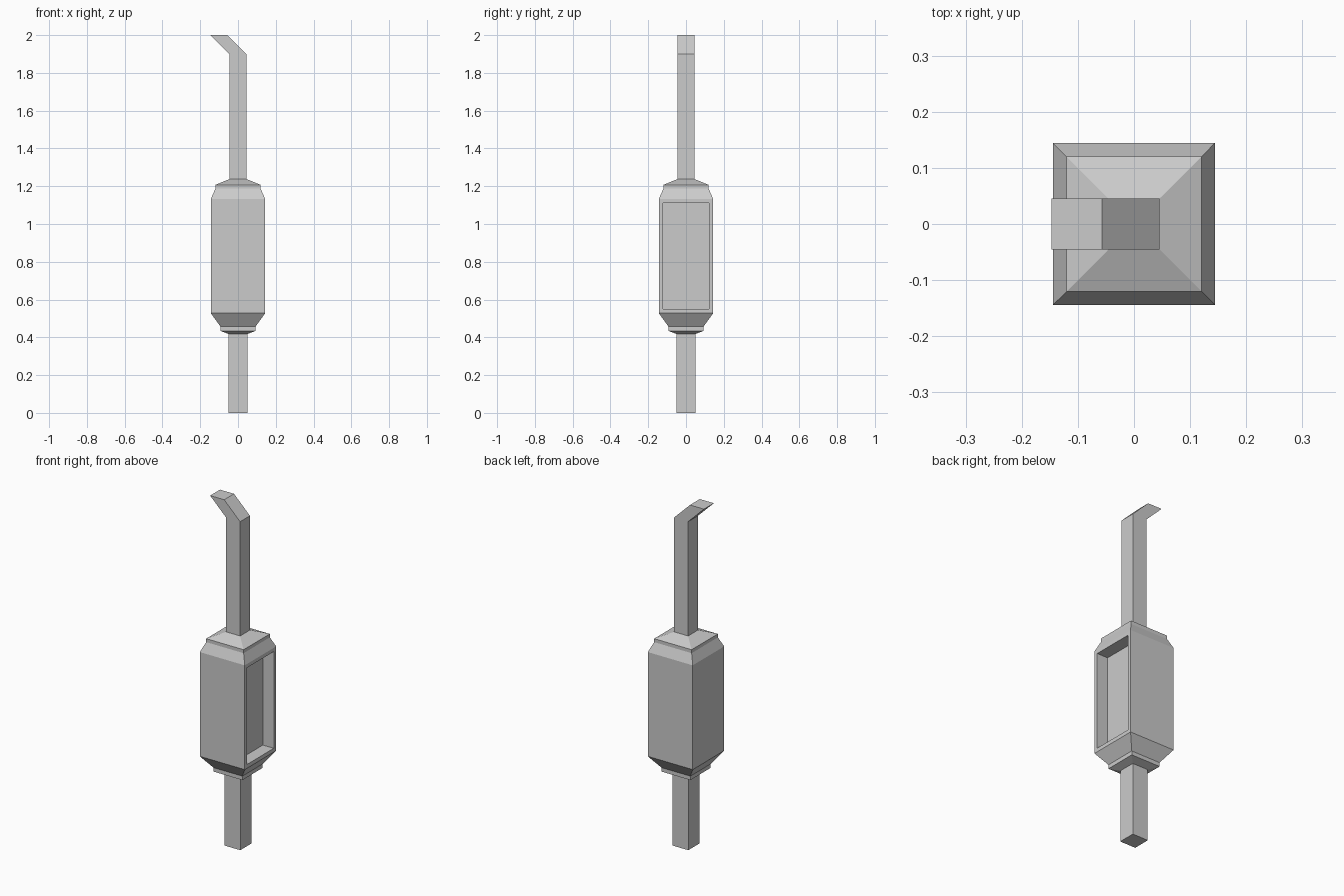
import bpy, bmesh

if "Cube" in bpy.data.objects:
    bpy.data.objects.remove(bpy.data.objects["Cube"])


def loft(name, rings, cap_bottom=False, cap_top=False, recess=None):
    """Square sections (centre x, half width, z) joined from bottom to top."""
    bm = bmesh.new()
    loops = []
    for cx, h, z in rings:
        corners = ((-1, -1), (1, -1), (1, 1), (-1, 1))
        loops.append([bm.verts.new((cx + sx * h, sy * h, z)) for sx, sy in corners])
    sides = {}
    for i in range(len(loops) - 1):
        a, b = loops[i], loops[i + 1]
        for j in range(4):
            k = (j + 1) % 4
            sides[i, j] = bm.faces.new((a[j], a[k], b[k], b[j]))
    if cap_bottom:
        bm.faces.new(loops[0][::-1])
    if cap_top:
        bm.faces.new(loops[-1])
    bm.normal_update()
    if recess:
        # Sunken panel: inset one side face, then push a copy inward
        segment, side, border, depth = recess
        panel = sides[segment, side]
        bmesh.ops.inset_region(bm, faces=[panel], thickness=border)
        inward = -panel.normal * depth
        walls = bmesh.ops.extrude_face_region(bm, geom=[panel])
        verts = [v for v in walls["geom"] if isinstance(v, bmesh.types.BMVert)]
        bmesh.ops.translate(bm, verts=verts, vec=inward)
        if panel.is_valid:
            bmesh.ops.delete(bm, geom=[panel], context="FACES_ONLY")
    mesh = bpy.data.meshes.new(name)
    bm.to_mesh(mesh)
    bm.free()
    obj = bpy.data.objects.new(name, mesh)
    bpy.context.collection.objects.link(obj)
    return obj


# Lower pipe
loft("lower_pipe", [(0, 0.05, 0), (0, 0.05, 0.418)], cap_bottom=True)

# Canister with stepped shoulders and a recessed window on the right side
loft("canister", [
    (0, 0.05, 0.418), (0, 0.093, 0.434), (0, 0.093, 0.457),
    (0, 0.144, 0.528), (0, 0.144, 1.132),
    (0, 0.12, 1.187), (0, 0.12, 1.207), (0, 0.045, 1.238),
], recess=(3, 1, 0.031, 0.07))

# Upper pipe with bent, level-cut outlet
loft("upper_pipe", [(0, 0.045, 1.238), (0, 0.045, 1.9), (-0.102, 0.045, 2.0)],
     cap_top=True)
